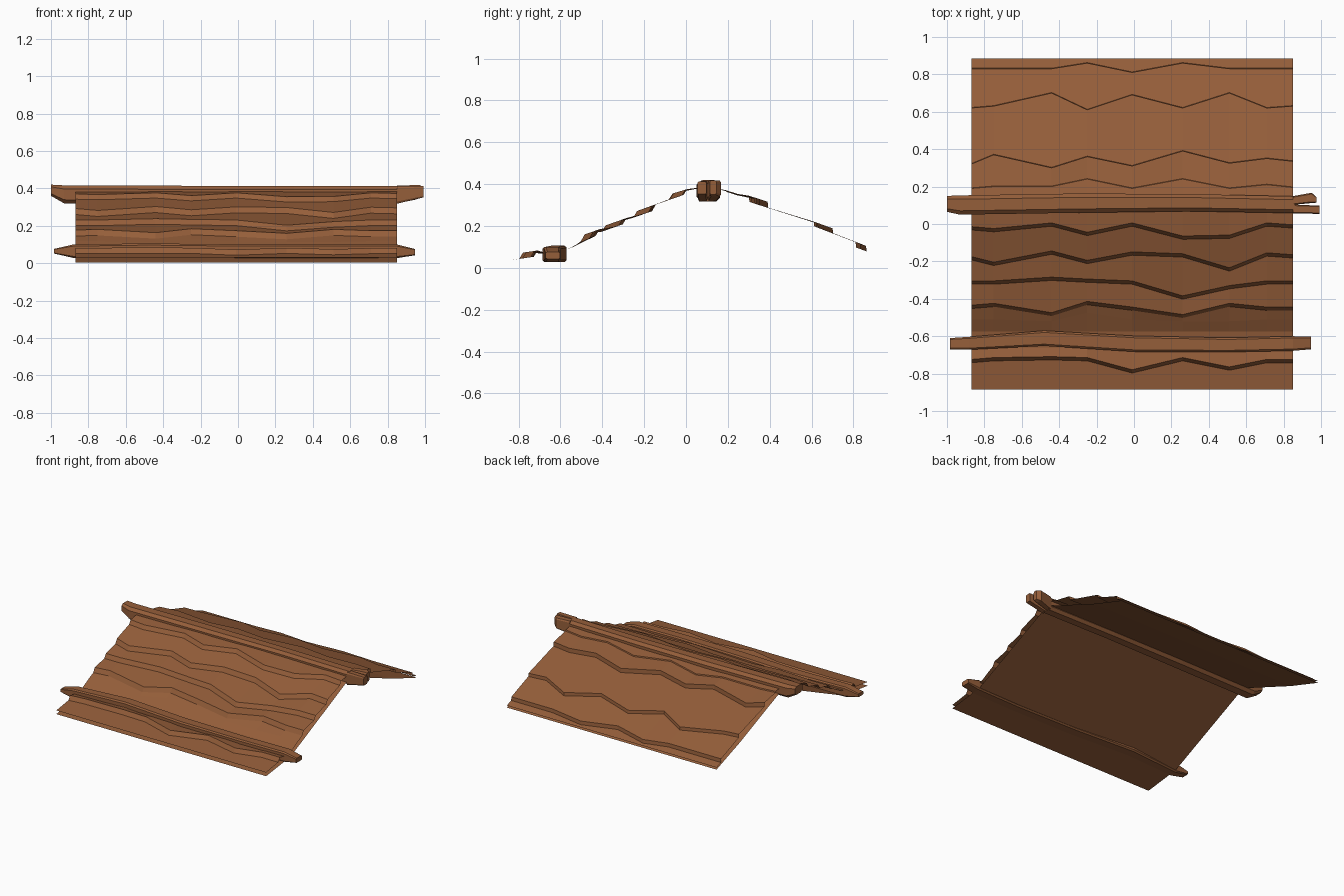
import bpy

wood = bpy.data.materials.new("weathered brown wood")
wood.diffuse_color = (0.30, 0.112, 0.042, 1)

# Stations across the roof where the shingle edges zigzag
XS = [-0.87, -0.75, -0.44, -0.25, -0.01, 0.26, 0.51, 0.71, 0.85]


def make(name, verts, faces):
    me = bpy.data.meshes.new(name)
    me.from_pydata(verts, [], faces)
    me.materials.append(wood)
    ob = bpy.data.objects.new(name, me)
    bpy.context.collection.objects.link(ob)
    return ob


def sheet(name, rows, up=True):
    """Open sheet; each row is a list of (y, z), one per station, ordered by rising y."""
    n = len(XS)
    verts = [(x, y, z) for row in rows for x, (y, z) in zip(XS, row)]
    faces = []
    for r in range(len(rows) - 1):
        for i in range(n - 1):
            a = r * n + i
            f = (a, a + 1, a + n + 1, a + n)
            faces.append(f if up else f[::-1])
    return make(name, verts, faces)


def flat(y, z):
    return [(y, z)] * len(XS)


def edge(hundredths, z, slope, dy=0.0):
    """Zigzag course edge lying on a slope, z given at its mean y."""
    ys = [h / 100 for h in hundredths]
    m = sum(ys) / len(ys)
    return [(y + dy, z + slope * (y - m)) for y in ys]


# Front courses: zigzag edge, lower z, upper z, slope
front = [
    ([-73, -72, -71.5, -72, -78.5, -72, -77, -73, -73], 0.050, 0.080, 0.15),
    ([-44, -43, -48, -42, -45, -49, -43, -45, -45], 0.142, 0.174, 0.35),
    ([-31, -31, -29, -30, -31, -39, -33.5, -31, -31], 0.198, 0.228, 0.35),
    ([-18, -21, -15, -20, -15.5, -16.5, -24, -16, -17], 0.260, 0.292, 0.35),
    ([-2, -3, 0, -5, 0, -7, -6.5, 0, -1], 0.340, 0.368, 0.30),
]
rows = [flat(-0.885, 0.03)]
for k, (e, lo, hi, s) in enumerate(front):
    rows += [edge(e, lo, s, -0.012), edge(e, hi, s, 0.006)]
    if k == 0:  # dip beneath the eave beam, then the crease above it
        rows += [flat(-0.66, 0.068), flat(-0.575, 0.083),
                 edge([-51, -51, -52, -47.5, -51, -52, -52, -51, -51], 0.118, 0.4)]
rows.append(flat(0.10, 0.388))
sheet("front_shingles", rows)

# Back courses
back = [
    ([19, 20, 20, 24, 19, 24, 19, 21, 19.5], 0.358, 0.366, -0.32),
    ([32, 37, 30, 36, 31, 39, 32.5, 35, 33.5], 0.302, 0.332, -0.32),
    ([62, 63, 70, 61, 69, 62, 70, 62, 63], 0.185, 0.208, -0.36),
    ([83, 83, 83, 86, 81, 86, 83, 83, 83], 0.088, 0.114, -0.35),
]
rows = [flat(0.10, 0.388)]
for e, lo, hi, s in back:
    rows += [edge(e, hi, s), edge(e, lo, s, 0.003)]
rows.append(flat(0.885, 0.072))
sheet("back_shingles", rows)

# Undersides of both slopes
sheet("front_underside", [flat(-0.885, 0.003), flat(-0.60, 0.038), flat(0.10, 0.358)], False)
sheet("back_underside", [flat(0.10, 0.362), flat(0.60, 0.158), flat(0.885, 0.057)], False)


def beam(name, sections, c=0.2):
    """Loft of chamfered rectangles; sections are (x, y0, y1, z0, z1)."""
    verts, faces = [], []
    for x, y0, y1, z0, z1 in sections:
        b, d = c * (y1 - y0), c * (z1 - z0)
        verts += [(x, y0 + b, z0), (x, y1 - b, z0), (x, y1, z0 + d), (x, y1, z1 - d),
                  (x, y1 - b, z1), (x, y0 + b, z1), (x, y0, z1 - d), (x, y0, z0 + d)]
    for s in range(len(sections) - 1):
        for i in range(8):
            a, b = s * 8 + i, s * 8 + (i + 1) % 8
            faces.append((a, b, b + 8, a + 8))
    last = 8 * (len(sections) - 1)
    faces += [tuple(range(7, -1, -1)), tuple(range(last, last + 8))]
    return make(name, verts, faces)


# Ridge beam with a split right end
beam("ridge_beam", [(-1.0, 0.065, 0.15, 0.36, 0.42), (-0.93, 0.05, 0.153, 0.32, 0.416),
                    (-0.3, 0.06, 0.163, 0.316, 0.414), (0.3, 0.068, 0.16, 0.316, 0.414),
                    (0.86, 0.058, 0.148, 0.318, 0.414)])
beam("ridge_prong_back", [(0.85, 0.102, 0.149, 0.32, 0.414), (0.95, 0.112, 0.167, 0.34, 0.418),
                          (0.975, 0.114, 0.145, 0.35, 0.418)], 0.12)
beam("ridge_prong_front", [(0.85, 0.057, 0.104, 0.318, 0.412), (0.992, 0.054, 0.098, 0.352, 0.412)], 0.12)

# Eave beam with tapered ends, slightly bent
beam("eave_beam", [(-0.985, -0.67, -0.61, 0.052, 0.076), (-0.88, -0.672, -0.603, 0.028, 0.100),
                   (-0.48, -0.652, -0.570, 0.028, 0.106), (0.0, -0.683, -0.598, 0.028, 0.100),
                   (0.5, -0.685, -0.608, 0.027, 0.100), (0.85, -0.678, -0.60, 0.027, 0.100),
                   (0.945, -0.67, -0.602, 0.042, 0.076)], 0.12)
